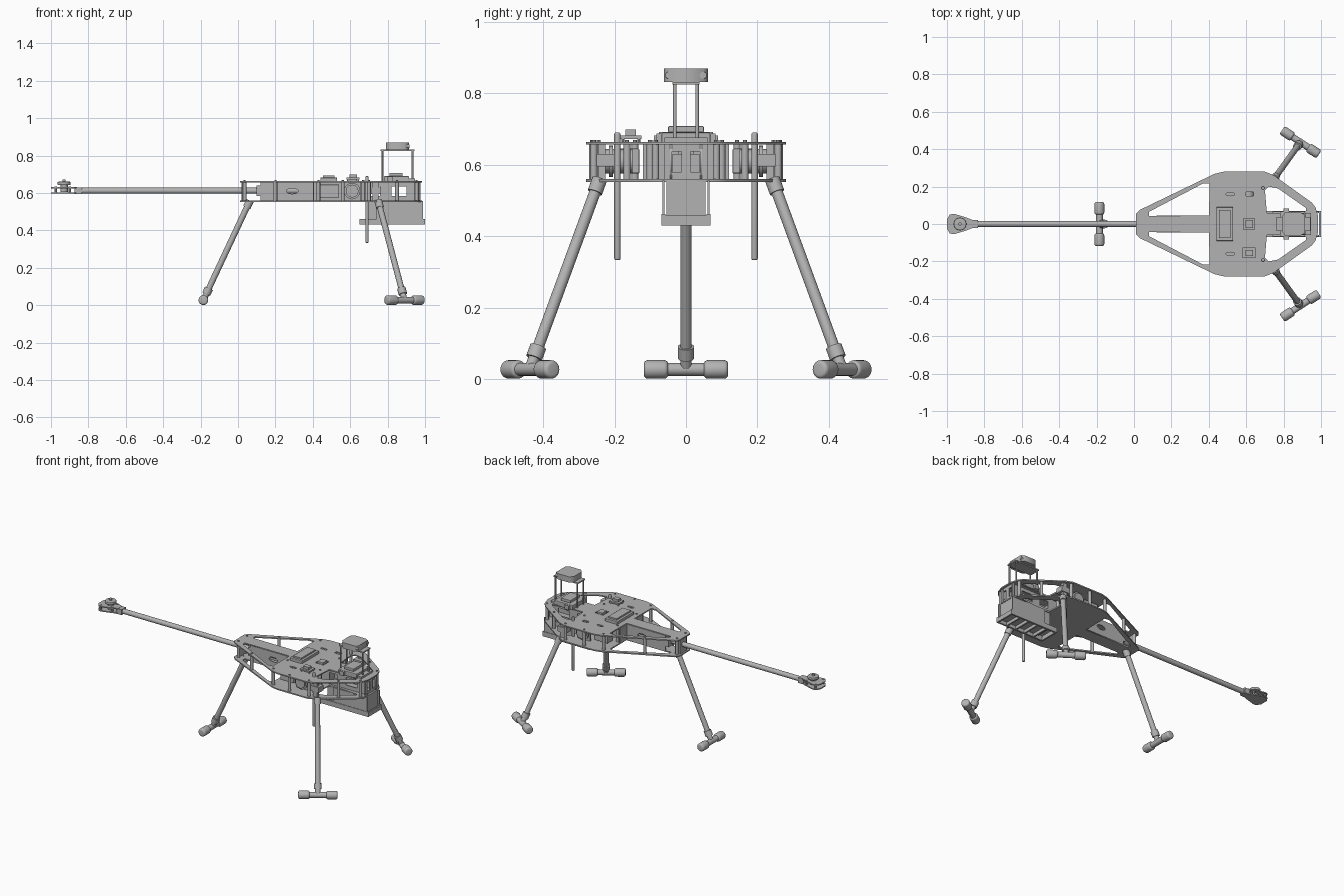
import bpy, bmesh
from math import pi, cos, sin, radians
from mathutils import Vector, Matrix

cube = bpy.data.objects.get("Cube")
if cube:
    bpy.data.objects.remove(cube)

grey = bpy.data.materials.new("light grey")
grey.use_nodes = True
COL = (0.45, 0.45, 0.45, 1)
grey.diffuse_color = COL
grey.node_tree.nodes["Principled BSDF"].inputs["Base Color"].default_value = COL


def add(name, bm, smooth=False):
    me = bpy.data.meshes.new(name)
    bm.to_mesh(me)
    bm.free()
    me.materials.append(grey)
    ob = bpy.data.objects.new(name, me)
    bpy.context.collection.objects.link(ob)
    if smooth:
        bpy.ops.object.select_all(action='DESELECT')
        ob.select_set(True)
        bpy.context.view_layer.objects.active = ob
        bpy.ops.object.shade_smooth_by_angle(angle=radians(35))
    return ob


def box(name, x, y, z, bevel=0):
    """Box from (min, max) pairs."""
    bm = bmesh.new()
    bmesh.ops.create_cube(bm, size=1)
    for v in bm.verts:
        v.co = Vector([(a + b) / 2 + c * (b - a) for (a, b), c in zip((x, y, z), v.co)])
    if bevel:
        bmesh.ops.bevel(bm, geom=bm.edges[:], offset=bevel, segments=2, affect='EDGES', profile=0.5)
    return add(name, bm)


def rod(name, a, b, r, bevel=0, sides=20):
    """Cylinder between two points, optionally with rounded rims."""
    a, b = Vector(a), Vector(b)
    bm = bmesh.new()
    bmesh.ops.create_cone(bm, cap_ends=True, segments=sides, radius1=r, radius2=r, depth=(b - a).length)
    if bevel:
        rims = [e for e in bm.edges if abs(e.verts[0].co.z - e.verts[1].co.z) < 1e-5]
        bmesh.ops.bevel(bm, geom=rims, offset=bevel, segments=4, affect='EDGES', profile=0.5)
    rot = (b - a).to_track_quat('Z', 'Y').to_matrix().to_4x4()
    bm.transform(Matrix.Translation((a + b) / 2) @ rot)
    return add(name, bm, True)


def sheet(name, loops, thick, matrix):
    """Flat plate with holes: first loop is the rim, the others are cut out."""
    cu = bpy.data.curves.new(name, 'CURVE')
    cu.dimensions = '2D'
    cu.fill_mode = 'BOTH'
    cu.extrude = thick / 2
    for pts in loops:
        s = cu.splines.new('POLY')
        s.points.add(len(pts) - 1)
        for p, (x, y) in zip(s.points, pts):
            p.co = (x, y, 0, 1)
        s.use_cyclic_u = True
    tmp = bpy.data.objects.new(name + "_profile", cu)
    bpy.context.collection.objects.link(tmp)
    dg = bpy.context.evaluated_depsgraph_get()
    me = bpy.data.meshes.new_from_object(tmp.evaluated_get(dg))
    bm = bmesh.new()
    bm.from_mesh(me)
    bpy.data.objects.remove(tmp)
    bpy.data.meshes.remove(me)
    bmesh.ops.remove_doubles(bm, verts=bm.verts[:], dist=1e-5)
    bm.transform(matrix)
    return add(name, bm)


def mirror_y(pts):
    return [(x, -y) for x, y in pts]


def rect(x0, x1, y0, y1):
    return [(x0, y0), (x1, y0), (x1, y1), (x0, y1)]


def ellipse(x, y, a, b, n=16):
    return [(x + a * cos(2 * pi * i / n), y + b * sin(2 * pi * i / n)) for i in range(n)]


SIDES = (("left", 1), ("right", -1))
ZB, ZT = 0.556, 0.66

# Main frame plates
half = [(0.01, 0.055), (0.03, 0.075), (0.43, 0.268), (0.48, 0.28), (0.70, 0.28),
        (0.745, 0.262), (0.95, 0.115), (0.97, 0.09), (0.985, 0.04)]
rim = half + mirror_y(half)[::-1]
front_gap = [(0.08, 0.042), (0.08, 0.065), (0.37, 0.217), (0.405, 0.215), (0.405, 0.042)]
rear_gap = [(0.71, 0.06), (0.70, 0.18), (0.72, 0.2), (0.77, 0.19), (0.92, 0.085), (0.92, 0.07), (0.80, 0.06)]
gaps = [front_gap, mirror_y(front_gap), rear_gap, mirror_y(rear_gap)]
details = [ellipse(0.515, 0.16, 0.024, 0.009), ellipse(0.515, -0.16, 0.024, 0.009),
           rect(0.60, 0.64, 0.15, 0.17), rect(0.585, 0.645, -0.03, 0.03)]
sheet("top_plate", [rim] + gaps + details, 0.008, Matrix.Translation((0, 0, ZT)))
sheet("bottom_plate", [rim] + gaps, 0.008, Matrix.Translation((0, 0, ZB)))

# Standoffs with screw heads around the rim
for side, s in SIDES:
    for x, y in [(0.035, 0.045), (0.2, 0.143), (0.43, 0.245), (0.56, 0.262), (0.70, 0.258),
                 (0.85, 0.165), (0.955, 0.085), (0.43, 0.1), (0.67, 0.1)]:
        rod(f"standoff_{side}", (x, y * s, ZB), (x, y * s, ZT), 0.01, sides=12)
        rod(f"screw_{side}", (x, y * s, ZT), (x, y * s, ZT + 0.009), 0.006, sides=8)

# Inner walls along the spine, with lightening slots
upright = Matrix.Rotation(pi / 2, 4, 'X')
wall = [rect(0.12, 0.975, ZB, ZT), ellipse(0.29, 0.61, 0.032, 0.015),
        rect(0.70, 0.76, 0.585, 0.635), rect(0.82, 0.90, 0.585, 0.635)]
for side, s in SIDES:
    sheet(f"spine_wall_{side}", wall, 0.006, Matrix.Translation((0, 0.042 * s, 0)) @ upright)
    box(f"end_wall_post_{side}", (0.965, 0.973), sorted((0.0 * s, 0.013 * s)), (ZB, ZT))
    box(f"end_wall_side_{side}", (0.965, 0.973), sorted((0.045 * s, 0.06 * s)), (ZB, ZT))
    for k, z in enumerate((ZB, 0.637)):
        box(f"end_wall_rail_{side}_{k}", (0.965, 0.973), sorted((0.0, 0.06 * s)), (z, z + 0.023))
box("cross_wall", (0.40, 0.406), (-0.12, 0.12), (ZB, ZT))
box("spine_core", (0.55, 0.68), (-0.038, 0.038), (ZB, 0.63))

# Boom with clamps
rod("boom", (-0.86, 0, 0.612), (0.40, 0, 0.612), 0.016)
box("boom_clamp_inner", (0.10, 0.14), (-0.04, 0.04), (0.585, 0.64))
box("boom_clamp_nose", (0.02, 0.04), (-0.035, 0.035), (ZB, ZT))
box("boom_clamp_tip", (-0.875, -0.835), (-0.022, 0.022), (0.594, 0.63))

# Tail mount and motor
tail = [(-0.86, 0.02), (-0.90, 0.036), (-0.965, 0.055), (-0.985, 0.05), (-1.0, 0.025)]
tail = tail + mirror_y(tail)[::-1]
for k, z in enumerate((0.6, 0.628)):
    sheet(f"tail_plate_{k}", [tail], 0.007, Matrix.Translation((0, 0, z)))
for side, s in SIDES:
    for x, y in ((-0.975, 0.04), (-0.90, 0.026)):
        rod(f"tail_standoff_{side}", (x, y * s, 0.6), (x, y * s, 0.634), 0.007, sides=10)
rod("tail_motor_base", (-0.93, 0, 0.605), (-0.93, 0, 0.645), 0.02)
rod("tail_motor_bell", (-0.93, 0, 0.642), (-0.93, 0, 0.66), 0.034, 0.004)
rod("tail_motor_shaft", (-0.93, 0, 0.66), (-0.93, 0, 0.672), 0.009)


# Landing legs with crossbar feet
def leg(name, top, foot, across):
    top, foot = Vector(top), Vector(foot)
    across = Vector(across).normalized()
    up = (top - foot).normalized()
    rod(name + "_leg", foot, top, 0.016)
    rod(name + "_leg_sleeve", foot + up * 0.035, foot + up * 0.07, 0.023)
    rod(name + "_leg_socket", top - up * 0.03, top + up * 0.01, 0.021)
    rod(name + "_foot_bar", foot - across * 0.06, foot + across * 0.06, 0.018)
    for k in (-1, 1):
        rod(name + "_foot_pad", foot + across * 0.05 * k, foot + across * 0.118 * k, 0.026, 0.011)


leg("nose", (0.06, 0, 0.55), (-0.185, 0, 0.027), (0, 1, 0))
for side, s in SIDES:
    leg(f"rear_{side}", (0.752, 0.245 * s, 0.55), (0.89, 0.437 * s, 0.027), (0.83, -0.55 * s, 0))
    box(f"leg_mount_{side}", (0.70, 0.765), sorted((0.20 * s, 0.25 * s)), (0.595, 0.63))
    box(f"leg_mount_post_{side}", (0.72, 0.75), sorted((0.225 * s, 0.245 * s)), (ZB, ZT))
    # Antenna rods
    rod(f"antenna_{side}", (0.69, 0.192 * s, 0.333), (0.69, 0.192 * s, 0.69), 0.009, 0.005, 12)
    # Side equipment: servo box and ring mount
    box(f"servo_box_{side}", (0.44, 0.54), sorted((0.13 * s, 0.19 * s)), (0.575, 0.645), 0.004)
    rod(f"ring_mount_{side}", (0.61, 0.15 * s, 0.61), (0.61, 0.225 * s, 0.61), 0.034)
    rod(f"ring_flange_{side}", (0.61, 0.205 * s, 0.61), (0.61, 0.215 * s, 0.61), 0.044)
    box(f"ring_bracket_{side}", (0.565, 0.655), sorted((0.185 * s, 0.195 * s)), (ZB, ZT))

# Electronics on the deck
box("battery_box", (0.44, 0.53), (-0.09, 0.09), (ZT, 0.682), 0.003)
box("battery_lid", (0.455, 0.515), (-0.075, 0.075), (0.68, 0.692))
box("receiver_box", (0.58, 0.65), (-0.183, -0.125), (0.672, 0.682))
box("receiver_cap", (0.595, 0.635), (-0.17, -0.14), (0.68, 0.698))
for x in (0.587, 0.643):
    for y in (-0.176, -0.132):
        rod("receiver_post", (x, y, ZT), (x, y, 0.675), 0.004, sides=8)
box("controller", (0.595, 0.635), (-0.022, 0.022), (0.625, 0.672))

# Sensor mast and head
box("mast_base", (0.78, 0.915), (-0.068, 0.068), (ZT, 0.69), 0.004)
box("mast_base_cap", (0.81, 0.88), (-0.05, 0.05), (0.69, 0.708), 0.003)
box("mast_bracket", (0.91, 0.945), (-0.06, 0.06), (ZT, 0.676))
for side, s in SIDES:
    box(f"mast_tab_{side}", (0.80, 0.83), sorted((0.068 * s, 0.083 * s)), (ZT, 0.688))
    for x in (0.773, 0.932):
        rod(f"mast_post_{side}", (x, 0.031 * s, ZT), (x, 0.031 * s, 0.83), 0.005, sides=12)
box("mast_shelf", (0.763, 0.943), (-0.038, 0.038), (0.824, 0.832))
head = [(0.79, 0.04), (0.81, 0.062), (0.89, 0.062), (0.913, 0.05)]
sheet("sensor_head", [head + mirror_y(head)[::-1]], 0.038, Matrix.Translation((0, 0, 0.85)))
for side, s in SIDES:
    rod(f"sensor_lens_{side}", (0.885, 0.048 * s, 0.85), (0.916, 0.048 * s, 0.85), 0.01, sides=16)

# Underslung payload tray
box("payload_box", (0.69, 0.982), (-0.054, 0.054), (0.45, ZB))
for side, s in SIDES:
    box(f"payload_side_{side}", (0.74, 0.99), sorted((0.06 * s, 0.066 * s)), (0.43, ZB))
    box(f"payload_lip_{side}", (0.65, 1.0), sorted((0.058 * s, 0.069 * s)), (0.43, 0.462))
for k in range(6):
    x = 0.65 + k * 0.068
    box(f"payload_rib_{k}", (x, x + 0.01), (-0.066, 0.066), (0.43, 0.458))
